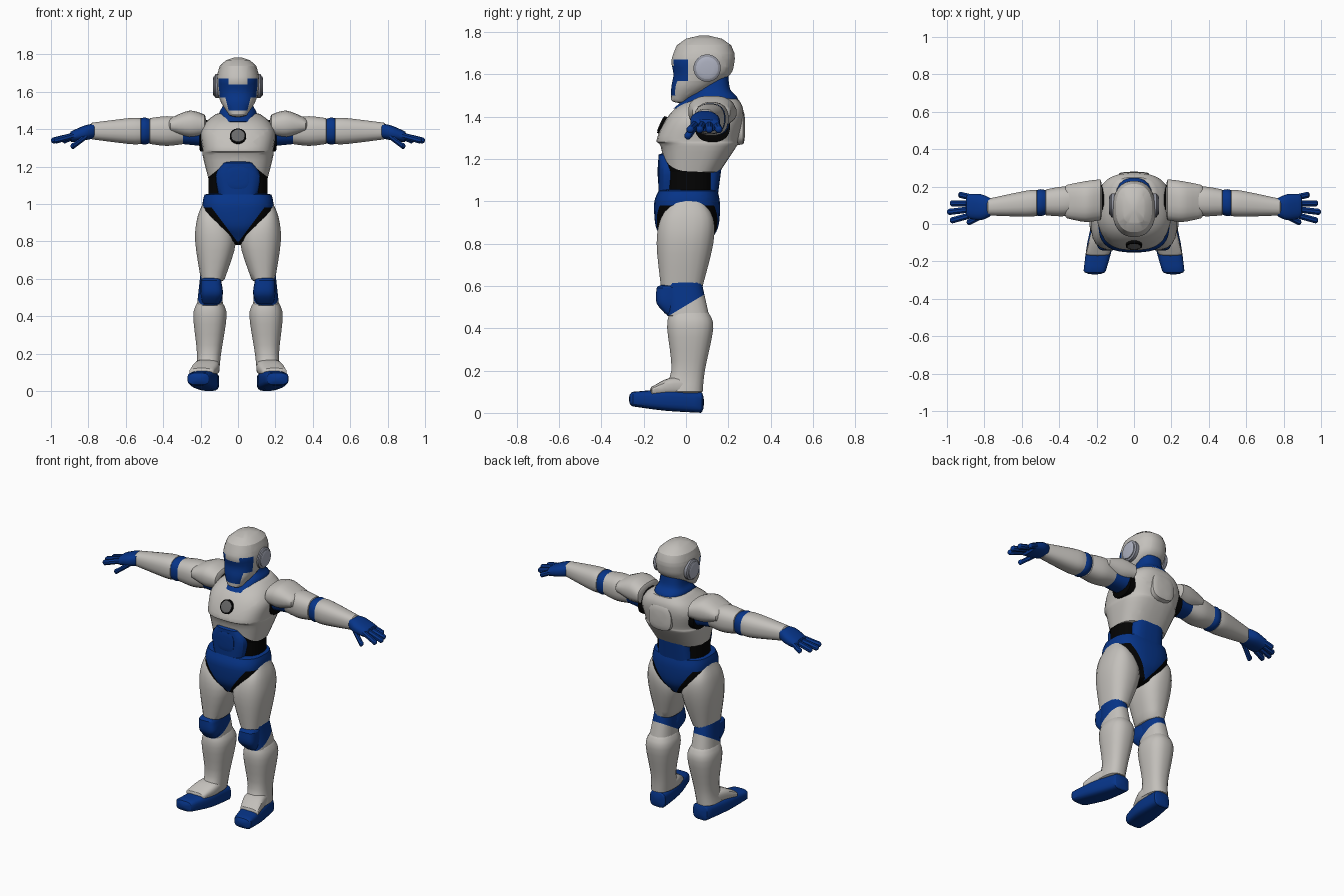
import bpy
import bmesh
from math import sin, cos, pi, copysign, radians
from mathutils import Vector

if "Cube" in bpy.data.objects:
    bpy.data.objects.remove(bpy.data.objects["Cube"])


def material(name, *colour):
    mat = bpy.data.materials.new(name)
    mat.use_nodes = True
    mat.diffuse_color = (*colour, 1)
    shader = next(node for node in mat.node_tree.nodes if node.type == 'BSDF_PRINCIPLED')
    shader.inputs["Base Color"].default_value = (*colour, 1)
    shader.inputs["Roughness"].default_value = .8
    return mat


white = material("warm white", .55, .53, .5)
blue = material("deep blue", .002, .035, .25)
black = material("black", .001, .001, .001)
grey = material("mid grey", .14, .14, .14)
pale = material("pale blue grey", .42, .44, .53)
dull = material("dull blue grey", .28, .29, .34)
X, Y, Z = range(3)


def blend(rows, steps):
    """Ease smoothly through the given cross-sections."""
    result = []
    for i, (start, end) in enumerate(zip(rows, rows[1:])):
        before, after = rows[max(i - 1, 0)], rows[min(i + 2, len(rows) - 1)]
        for t in (step / steps for step in range(steps)):
            result.append([b + t * (c - a) / 2 + t * t * (a - 2.5 * b + 2 * c - d / 2)
                           + t ** 3 * (1.5 * (b - c) + (d - a) / 2)
                           for a, b, c, d in zip(before, start, end, after)])
    return result + [rows[-1]]


def dome(row, height):
    """Shrinking sections that round off the end of a part."""
    pos, a_low, a_high, b_low, b_high = row
    a, b = (a_low + a_high) / 2, (b_low + b_high) / 2
    for angle in (.3 * pi / 2, .6 * pi / 2, .9 * pi / 2):
        a_size, b_size = cos(angle) * (a_high - a), cos(angle) * (b_high - b)
        yield pos + height * sin(angle), a - a_size, a + a_size, b - b_size, b + b_size


def loft(name, axis, rows, mats, power=2.5, sides=20, steps=4, ends=(.01, .01),
         mirror=False, cuts=(), rule=None):
    """Skin sections; a row is position, then low and high on the other two axes."""
    u, v = [other for other in (X, Y, Z) if other != axis]
    way = copysign(1, rows[-1][0] - rows[0][0])
    sections = list(dome(rows[0], -way * ends[0]))[::-1]
    sections += blend(rows, steps) + list(dome(rows[-1], way * ends[1]))
    bm = bmesh.new()
    rings = []
    for pos, a_low, a_high, b_low, b_high in sections:
        ring = []
        for i in range(sides):
            angle = 2 * pi * (i + .5) / sides
            point = Vector()
            point[axis] = pos
            for other, low, high, wave in ((u, a_low, a_high, cos(angle)),
                                           (v, b_low, b_high, sin(angle))):
                bulge = copysign(abs(wave) ** (2 / power), wave)
                point[other] = (low + high) / 2 + (high - low) / 2 * bulge
            ring.append(bm.verts.new(point))
        rings.append(ring)
    for ring, following in zip(rings, rings[1:]):
        for i in range(sides):
            j = (i + 1) % sides
            bm.faces.new((ring[i], ring[j], following[j], following[i]))
    bm.faces.new(rings[0])
    bm.faces.new(rings[-1])
    # Crisp colour borders
    for point, normal in cuts:
        bmesh.ops.bisect_plane(bm, geom=bm.verts[:] + bm.edges[:] + bm.faces[:],
                               plane_co=point, plane_no=normal)
    bmesh.ops.recalc_face_normals(bm, faces=bm.faces)
    if rule:
        for face in bm.faces:
            face.material_index = int(rule(*face.calc_center_median()))
    mesh = bpy.data.meshes.new(name)
    bm.to_mesh(mesh)
    bm.free()
    for mat in mats:
        mesh.materials.append(mat)
    obj = bpy.data.objects.new(name, mesh)
    bpy.context.collection.objects.link(obj)
    bpy.ops.object.select_all(action='DESELECT')
    obj.select_set(True)
    bpy.context.view_layer.objects.active = obj
    bpy.ops.object.shade_smooth_by_angle(angle=radians(28))
    if mirror:
        obj.modifiers.new("mirror", 'MIRROR').use_mirror_merge = False
    return obj


def body(name, rows, mats, **options):
    """Upright part, equal left and right; a row is height, half width, front, back."""
    loft(name, Z, [(z, -half, half, front, back) for z, half, front, back in rows], mats, **options)


def pair(name, axis, rows, mat, **options):
    loft(name, axis, rows, [mat], mirror=True, **options)


def disc(name, axis, low, high, a, b, radius, mat, **options):
    section = (a - radius, a + radius, b - radius, b + radius)
    return loft(name, axis, [(low, *section), (high, *section)], [mat], power=2, steps=1, **options)


def arm(name, rows, mat):
    """Round sleeve along the arm's line, which drifts forward towards the hand."""
    middle = [(x, .13 - .065 * x * x, 1.39, r) for x, r in rows]
    pair(name, X, [(x, y - r, y + r, z - r, z + r) for x, y, z, r in middle], mat)


def level(*heights):
    return [((0, 0, height), (0, 0, 1)) for height in heights]


def slanted(half, height, slope):
    """Pair of mirrored cutting planes leaning outward with height."""
    return [((side * half, 0, height), (side, 0, -slope)) for side in (-1, 1)]


# Head with painted visor
chin, cheek, brow, peak, mouth, flare = 1.5, 1.57, 1.67, 1.64, .05, .25


def is_visor(x, y, z):
    if y > .01 or not chin < z < (peak if abs(x) < mouth else brow):
        return False
    return z > cheek or abs(x) < mouth + (z - chin) * flare


body("head", [(1.48, .05, -.07, .02), (1.54, .09, -.07, .13), (1.6, .11, -.06, .21),
              (1.66, .115, -.07, .23), (1.7, .11, -.06, .23)],
     [white, blue], power=2.3, sides=28, ends=(.015, .085), rule=is_visor,
     cuts=level(chin, cheek, brow, peak) + [((0, .01, 0), (0, 1, 0))]
     + slanted(mouth, chin, 0) + slanted(mouth, chin, flare))
disc("ear_rim", X, .1, .12, .1, 1.63, .065, dull, mirror=True)
disc("ear_cap", X, .1, .13, .1, 1.63, .053, pale, mirror=True, ends=(0, .005))
body("neck", [(1.44, .1, -.06, .25), (1.49, .1, 0, .245), (1.53, .08, .05, .21),
              (1.6, .07, .06, .2)], [blue])

# Torso
rib_top, rib_height, rib_slope = 1.19, 1.27, .8
body("chest", [(1.14, .16, -.1, .16), (1.26, .19, -.12, .24), (1.29, .19, -.14, .25),
               (1.38, .2, -.1, .27), (1.44, .17, -.05, .27), (1.48, .12, .02, .25)],
     [white, black], power=2.7, sides=32,
     cuts=level(rib_top) + slanted(0, rib_height, -1 / rib_slope),
     rule=lambda x, y, z: y < .05 and z < min(rib_top, rib_height - rib_slope * abs(x)))
for name, radius, depth, mat in (("chest_light_rim", .044, .01, black),
                                 ("chest_light", .036, .013, grey)):
    light = disc(name, Y, -depth, depth, 0, 0, radius, mat, ends=(.002, .002))
    light.location = (0, -.11, 1.36)
    light.rotation_euler.x = -.42
loft("back_pad", Y, [(.22, -.08, .08, 1.26, 1.44), (.27, -.08, .08, 1.27, 1.43)], [white], power=3)
body("waist", [(1.02, .16, -.1, .14), (1.17, .16, -.1, .14)], [black])
body("belly", [(1.03, .1, -.13, 0), (1.15, .12, -.13, 0), (1.22, .08, -.13, 0)], [blue], power=3.5)
loft("belly_plate", Y, [(-.13, -.06, .06, 1.08, 1.2), (-.1, -.06, .06, 1.08, 1.2)],
     [blue], power=3, ends=(.004, 0))
body("lower_back", [(1.02, .12, 0, .15), (1.17, .11, 0, .17)], [blue], power=3.5)

# Pelvis with dark hip gaps
belt, crotch, crotch_half, hip_slope = .98, .82, .02, .75
body("pelvis", [(1.05, .18, -.13, .15), (1, .19, -.15, .16), (.93, .18, -.15, .16),
                (.87, .13, -.14, .15), (.82, .06, -.11, .12)],
     [blue, black], power=2.8, sides=32, ends=(.01, .04),
     cuts=level(belt) + slanted(crotch_half, crotch, hip_slope),
     rule=lambda x, y, z: z < belt and abs(x) > crotch_half + (z - crotch) * hip_slope)

# Legs
pair("thigh", Z, [(1, .13, .19, -.06, .08), (.92, .06, .22, -.12, .13), (.8, .01, .23, -.14, .13),
                  (.6, .07, .2, -.12, .08)], white, ends=(.02, .02))
calf, calf_slope = (0, -.08, .46), .6
loft("knee_joint", Z, [(.64, .09, .2, -.11, .07), (.46, .08, .22, -.09, .11)], [blue, white],
     mirror=True, cuts=[(calf, (0, -calf_slope, 1))],
     rule=lambda x, y, z: z - calf[Z] < calf_slope * (y - calf[Y]))
pair("knee_cap", Z, [(.59, .09, .2, -.14, 0), (.52, .08, .2, -.14, 0), (.47, .1, .19, -.1, 0)],
     blue, power=3.5, ends=(.02, .01))
pair("shin", Z, [(.47, .08, .22, -.08, .11), (.4, .06, .24, -.09, .13), (.2, .09, .22, -.07, .09),
                 (.1, .1, .23, -.12, .08)], white, ends=(.02, .01))
pair("instep", Y, [(0, .1, .22, .08, .17), (-.08, .1, .24, .08, .165), (-.16, .13, .26, .08, .125)],
     white, power=3)
pair("foot", Y, [(.07, .1, .21, 0, .1), (-.1, .11, .25, .01, .11), (-.25, .15, .27, .03, .1)],
     blue, power=3.5, ends=(.015, .02))

# Arms
pair("armpit", X, [(.16, .04, .21, 1.28, 1.45), (.2, .04, .21, 1.28, 1.45)], black)
arm("inner_arm", [(.2, .08), (.3, .07)], blue)
arm("upper_arm", [(.29, .07), (.38, .08), (.47, .07)], white)
arm("elbow", [(.46, .06), (.5, .073), (.54, .06)], blue)
arm("forearm", [(.52, .07), (.58, .07), (.78, .045)], white)
pair("shoulder_pad", X, [(.18, .02, .24, 1.36, 1.48), (.26, .01, .23, 1.35, 1.5),
                         (.36, .03, .21, 1.38, 1.46)], white, ends=(.01, .015))

# Hands with fanned fingers
pair("palm", X, [(.77, .04, .14, 1.35, 1.43), (.82, .02, .16, 1.34, 1.42),
                 (.89, .03, .16, 1.33, 1.39)], blue)


def finger(name, base, tip, r=.018):
    pair(name, X, [(x, y - r, y + r, z - r, z + r) for x, y, z in (base, tip)], blue,
         power=2, sides=8, steps=2, ends=(.015, .015))


for i, name in enumerate(("index", "middle", "ring", "little")):
    reach = .985 - .015 * (i - 1) ** 2
    finger(name + "_finger", (.86, .05 + .03 * i, 1.37), (reach, .02 + .045 * i, 1.34))
finger("thumb", (.8, .05, 1.37), (.88, .01, 1.31))
